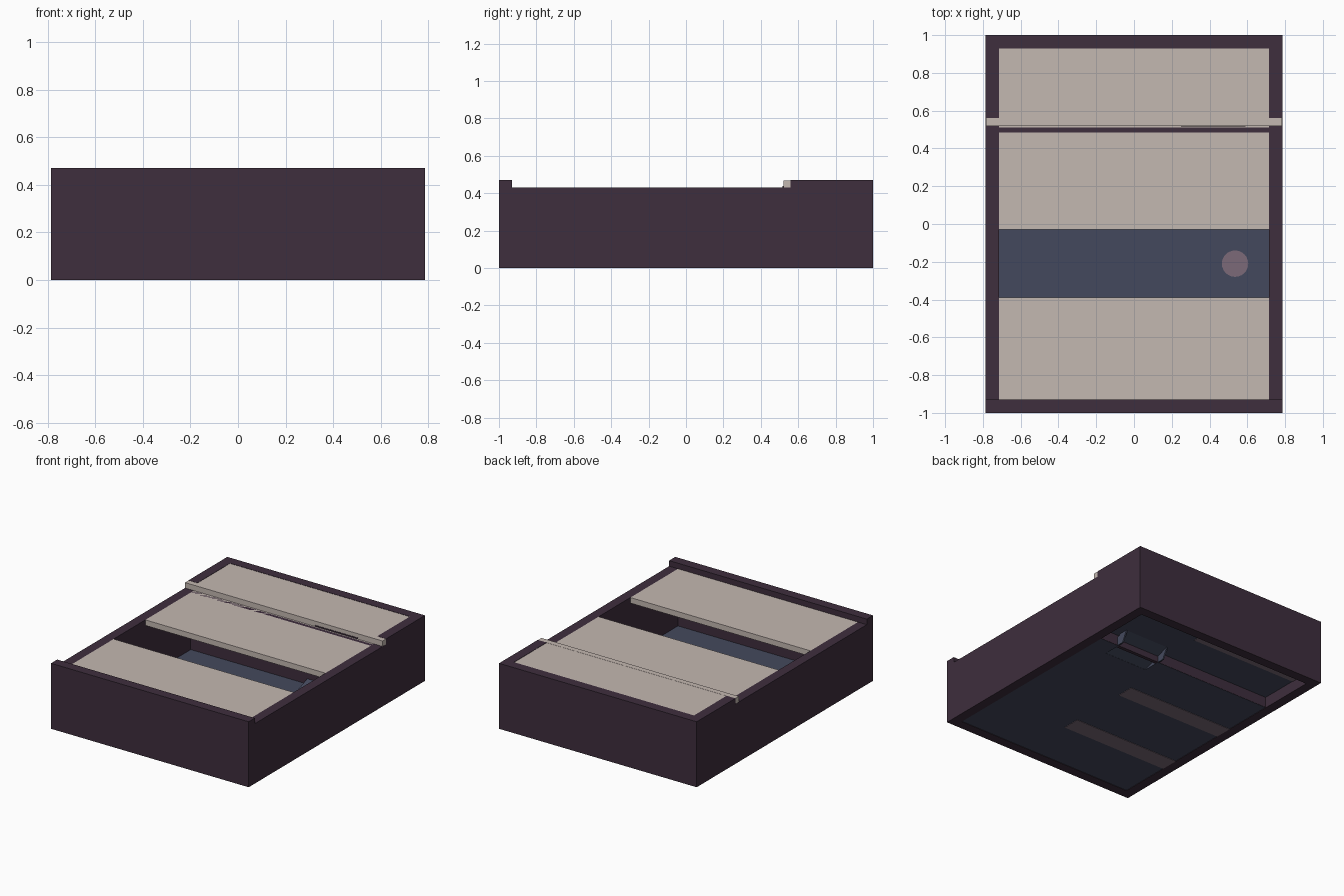
import bpy, bmesh, math

if "Cube" in bpy.data.objects:
    bpy.data.objects.remove(bpy.data.objects["Cube"])

def mat(name, rgb):
    m = bpy.data.materials.new(name)
    lin = [((c / 255 + 0.055) / 1.055) ** 2.4 for c in rgb]
    m.diffuse_color = (*lin, 1)
    m.use_nodes = True
    m.node_tree.nodes["Principled BSDF"].inputs["Base Color"].default_value = m.diffuse_color
    return m

plum = mat("dark_plum", (62, 46, 61))
beige = mat("warm_beige", (196, 184, 177))
blue = mat("slate_blue", (68, 73, 93))
mauve = mat("dull_mauve", (124, 106, 120))

def finish(name, bm, material):
    bmesh.ops.recalc_face_normals(bm, faces=bm.faces)
    me = bpy.data.meshes.new(name)
    bm.to_mesh(me)
    bm.free()
    me.materials.append(material)
    ob = bpy.data.objects.new(name, me)
    bpy.context.collection.objects.link(ob)
    return ob

def box(name, x, y, z, material):
    bm = bmesh.new()
    bmesh.ops.create_cube(bm, size=1)
    for v in bm.verts:
        v.co = [r[0] if c < 0 else r[1] for c, r in zip(v.co, (x, y, z))]
    return finish(name, bm, material)

def extrude_x(name, profile, x0, x1, material):
    """Extrude a (y, z) profile along x."""
    bm = bmesh.new()
    f = bm.faces.new([bm.verts.new((x0, y, z)) for y, z in profile])
    ext = bmesh.ops.extrude_face_region(bm, geom=[f])
    for v in ext["geom"]:
        if isinstance(v, bmesh.types.BMVert):
            v.co.x = x1
    return finish(name, bm, material)

W, T = 0.785, 0.715      # outer and inner half widths
inner = (-T, T)

# Outer walls, sides lowered between front and back rims
side = [(-0.93, 0), (0.93, 0), (0.93, 0.47), (0.56, 0.47), (0.56, 0.43), (-0.93, 0.43)]
extrude_x("left_wall", side, -W, -T, plum)
extrude_x("right_wall", side, T, W, plum)
box("front_wall", (-W, W), (-1, -0.93), (0, 0.47), plum)
box("back_wall", (-W, W), (0.93, 1), (0, 0.47), plum)
box("inner_partition", inner, (0.485, 0.51), (0.004, 0.43), plum)

# Top panels
box("front_top_panel", inner, (-0.93, -0.39), (0.39, 0.43), beige)
box("middle_top_panel", inner, (-0.03, 0.53), (0.39, 0.43), beige)
box("raised_back_panel", inner, (0.52, 0.93), (0.43, 0.468), beige)
box("panel_step_fill", (-T - 0.069, T + 0.069), (0.52, 0.56), (0.43, 0.469), beige)
box("step_slot", (0.25, 0.59), (0.517, 0.521), (0.431, 0.44), plum)

# Floors: main one level with the base, rear one recessed from below
box("front_floor", inner, (-0.93, 0.38), (0.003, 0.02), blue)
for n, xr in (("left", (-T, 0.22)), ("right", (0.57, T))):
    box("floor_edge_" + n, xr, (0.38, 0.508), (0.003, 0.02), blue)
box("rear_floor", inner, (0.51, 0.93), (0.08, 0.1), blue)

# Ramp and cheeks under the slot
extrude_x("ramp", [(0.38, 0.004), (0.6, 0.08), (0.6, 0.1), (0.38, 0.02)], 0.22, 0.57, blue)
for n, x in (("left", 0.21), ("right", 0.56)):
    extrude_x("ramp_cheek_" + n, [(0.38, 0.004), (0.56, 0.004), (0.6, 0.08), (0.6, 0.1), (0.38, 0.02)],
              x, x + 0.01, blue)

# Strips under the floors
for i, (y0, y1, z) in enumerate([(-0.55, -0.42, 0.0), (0.01, 0.137, 0.0), (0.79, 0.91, 0.077)]):
    box("under_strip_%d" % (i + 1), (-T, 0.14), (y0, y1), (z, z + 0.004), mauve)

# Round pad on the floor
bm = bmesh.new()
bmesh.ops.create_cone(bm, cap_ends=True, segments=24, radius1=0.07, radius2=0.07, depth=0.008)
bmesh.ops.translate(bm, verts=bm.verts, vec=(0.535, -0.21, 0.023))
finish("round_pad", bm, mauve)
